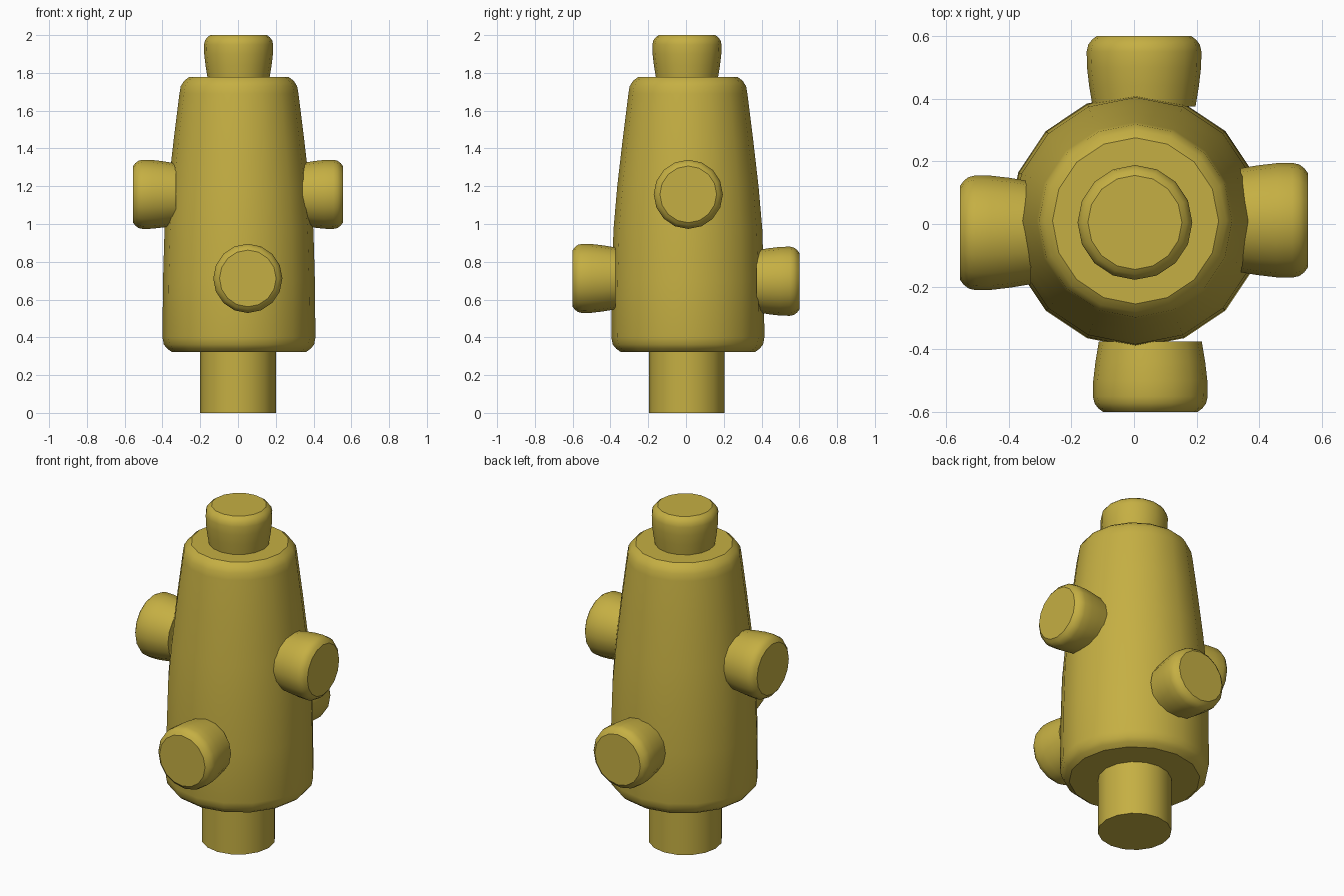
import bpy, bmesh, math
from mathutils import Matrix, Vector

cube = bpy.data.objects.get("Cube")
if cube:
    bpy.data.objects.remove(cube)

olive = bpy.data.materials.new("olive_yellow")
olive.use_nodes = True
colour = (0.56, 0.43, 0.056, 1)
olive.diffuse_color = colour
olive.node_tree.nodes["Principled BSDF"].inputs["Base Color"].default_value = colour


def lathe(name, profile, origin=(0, 0, 0), axis=(0, 0, 1), sides=16):
    """Turn a (radius, height) profile around an axis and cap both ends."""
    turn = Vector((0, 0, 1)).rotation_difference(Vector(axis)).to_matrix().to_4x4()
    place = Matrix.Translation(origin) @ turn
    bm = bmesh.new()
    rings = []
    for r, h in profile:
        angles = [math.tau * i / sides for i in range(sides)]
        rings.append([bm.verts.new(place @ Vector((r * math.cos(a), r * math.sin(a), h)))
                      for a in angles])
    for low, high in zip(rings, rings[1:]):
        for i in range(sides):
            j = (i + 1) % sides
            bm.faces.new((low[i], low[j], high[j], high[i]))
    bm.faces.new(list(reversed(rings[0])))
    bm.faces.new(rings[-1])
    mesh = bpy.data.meshes.new(name)
    bm.to_mesh(mesh)
    bm.free()
    mesh.materials.append(olive)
    obj = bpy.data.objects.new(name, mesh)
    bpy.context.collection.objects.link(obj)
    bpy.ops.object.select_all(action="DESELECT")
    obj.select_set(True)
    bpy.context.view_layer.objects.active = obj
    bpy.ops.object.shade_smooth_by_angle(angle=math.radians(32))
    return obj


# Stem under the body
lathe("stem", [(0.2, 0), (0.2, 0.35)], (0, 0.005, 0))

# Tapered body with rounded rims
lathe("body", [(0.355, 0.322), (0.38, 0.34), (0.398, 0.362), (0.405, 0.4),
               (0.402, 0.7), (0.394, 0.97), (0.374, 1.2), (0.345, 1.45), (0.315, 1.69),
               (0.308, 1.73), (0.29, 1.758), (0.265, 1.777)], (0.005, 0.01, 0))

# Rounded knobs, measured back from the tip and narrowing toward the body
knob = [(0.164, -0.226), (0.175, -0.16), (0.182, -0.1), (0.183, -0.05),
        (0.178, -0.028), (0.166, -0.012), (0.15, 0)]
tips = {
    "top_knob": ((0.003, 0.005, 2), (0, 0, 1)),
    "front_knob": ((0.052, -0.6, 0.712), (0, -1, 0)),
    "back_knob": ((0.032, 0.6, 0.697), (0, 1, 0)),
    "left_knob": ((0.555, 0.012, 1.157), (1, 0, 0)),
    "right_knob": ((-0.555, -0.028, 1.157), (-1, 0, 0)),
}
for name, (tip, axis) in tips.items():
    lathe(name, knob, tip, axis)
